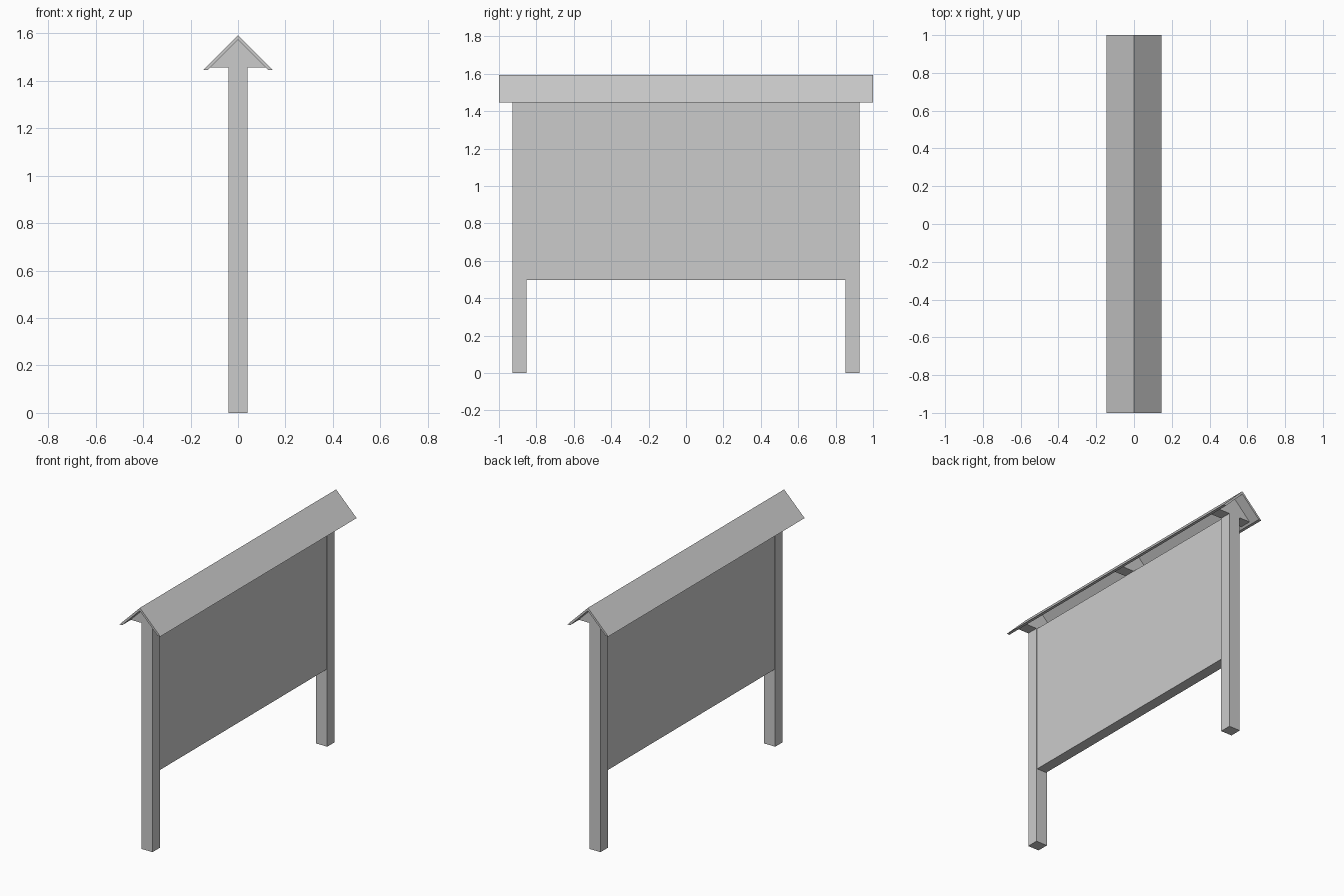
import bpy

cube = bpy.data.objects.get("Cube")
if cube:
    bpy.data.objects.remove(cube, do_unlink=True)

GREY = (0.6, 0.6, 0.6, 1.0)
grey = bpy.data.materials.new("plain grey")
grey.use_nodes = True
grey.diffuse_color = GREY
grey.node_tree.nodes["Principled BSDF"].inputs["Base Color"].default_value = GREY


def extrude_profile(name, profile, y0, y1):
    """Extrude a closed x-z profile along y into a solid."""
    n = len(profile)
    verts = [(x, y, z) for y in (y0, y1) for x, z in profile]
    faces = [tuple(range(n)), tuple(range(2 * n - 1, n - 1, -1))]
    faces += [(i, i + n, (i + 1) % n + n, (i + 1) % n) for i in range(n)]
    mesh = bpy.data.meshes.new(name)
    mesh.from_pydata(verts, [], faces)
    mesh.materials.append(grey)
    obj = bpy.data.objects.new(name, mesh)
    bpy.context.collection.objects.link(obj)
    return obj


def rectangle(half_width, bottom, top):
    return [(-half_width, bottom), (half_width, bottom),
            (half_width, top), (-half_width, top)]


BEAM = 1.457       # top of the posts and board
RIDGE = 1.592      # top of the roof
EAVE = 1.446       # lower edge of the roof
ROOF_DROP = 0.019  # vertical thickness of the roof sheet
POST_IN, POST_OUT = 0.852, 0.928
half_span = 0.146
inner_ridge = RIDGE - ROOF_DROP
inner_span = inner_ridge - EAVE

# Two square posts
extrude_profile("front_post", rectangle(0.04, 0, BEAM), -POST_OUT, -POST_IN)
extrude_profile("back_post", rectangle(0.04, 0, BEAM), POST_IN, POST_OUT)

# Display board, slightly thinner than the posts
extrude_profile("board", rectangle(0.035, 0.497, BEAM), -POST_IN, POST_IN)

# Folded roof sheet with level-cut eaves
extrude_profile("roof", [(-half_span, EAVE), (-inner_span, EAVE),
                         (0, inner_ridge), (inner_span, EAVE),
                         (half_span, EAVE), (0, RIDGE)], -1, 1)

# Triangular roof supports over the posts and at the middle
gable_half = inner_ridge - BEAM
gable = [(-gable_half, BEAM), (gable_half, BEAM), (0, inner_ridge)]
middle = (POST_IN + POST_OUT) / 2
half_depth = (POST_OUT - POST_IN) / 2
for name, y in (("front", -middle), ("middle", 0), ("back", middle)):
    extrude_profile(name + "_roof_support", gable, y - half_depth, y + half_depth)
